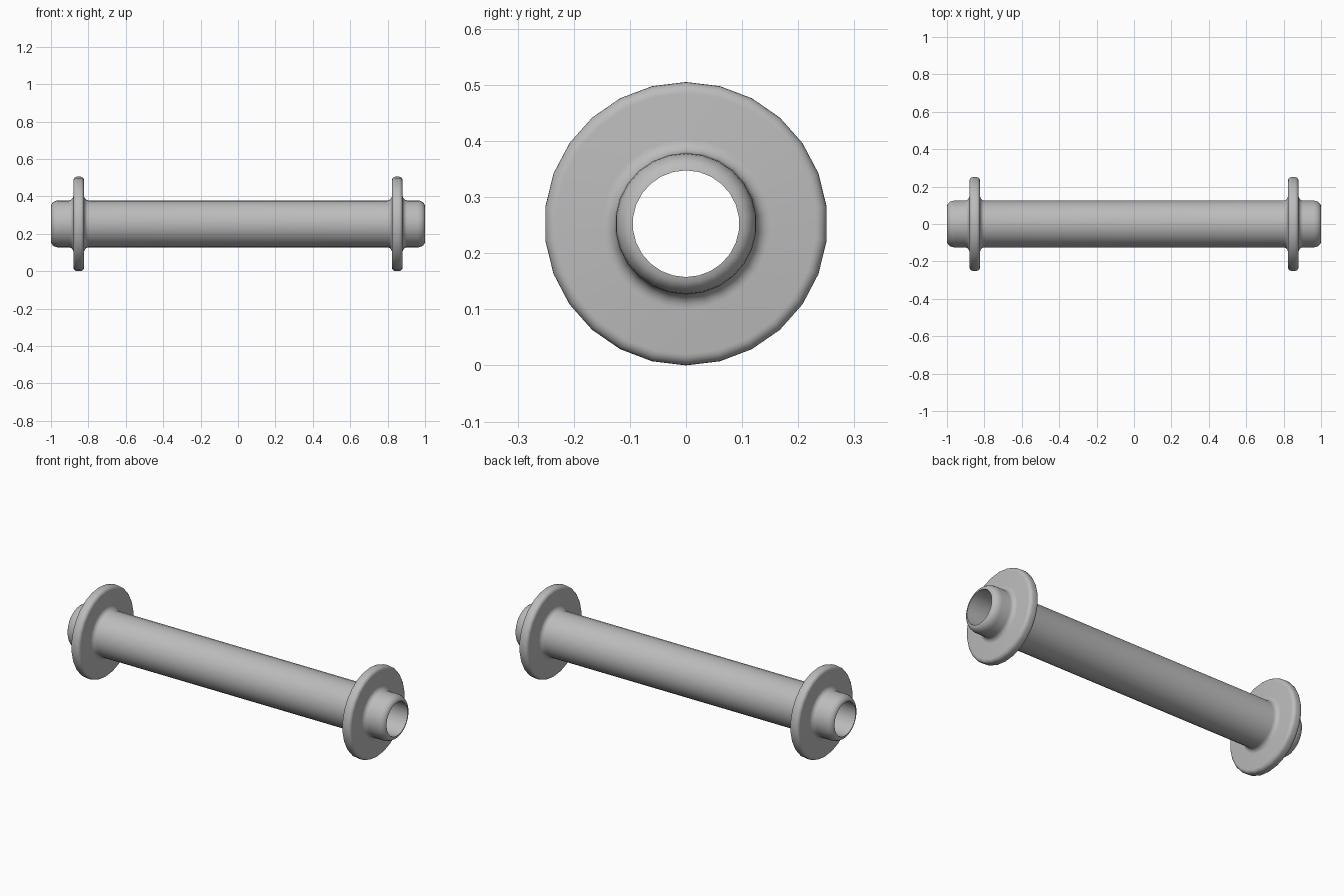
import bpy, bmesh
from math import sin, cos, pi, radians
from mathutils import Vector

cube = bpy.data.objects.get("Cube")
if cube:
    bpy.data.objects.remove(cube)

SIDES = 26
TUBE_R, BORE_R, FLANGE_R = 0.126, 0.095, 0.2525
FLANGE_IN, FLANGE_OUT = 0.823, 0.88
FILLET, EDGE = 0.025, 0.02

metal = bpy.data.materials.new("plain grey")
metal.use_nodes = True
grey = (0.5, 0.5, 0.5, 1)
metal.diffuse_color = grey
metal.node_tree.nodes["Principled BSDF"].inputs["Base Color"].default_value = grey


def arc(cx, cr, rx, rr, start, end, steps=5):
    """Points (x, radius) along an elliptical arc, angles in degrees."""
    angles = [radians(start + (end - start) * i / steps) for i in range(steps + 1)]
    return [(cx + rx * cos(a), cr + rr * sin(a)) for a in angles]


# Outer outline of one half: root fillets, rounded flange rim, rounded tube lip
half = arc(FLANGE_IN - FILLET, TUBE_R + FILLET, FILLET, FILLET, -90, 0)
half += arc(FLANGE_IN + EDGE, FLANGE_R - EDGE, EDGE, EDGE, 180, 90)
half += arc(FLANGE_OUT - EDGE, FLANGE_R - EDGE, EDGE, EDGE, 90, 0)
half += arc(FLANGE_OUT + FILLET, TUBE_R + FILLET, FILLET, FILLET, 180, 270)
half += arc(0.957, BORE_R, 0.043, TUBE_R - BORE_R, 90, 0)
outline = [(-x, r) for x, r in reversed(half)] + half

# Lathe the closed outline (the last edge is the bore) around the x axis
bm = bmesh.new()
ring = [bm.verts.new((x, 0, r)) for x, r in outline]
edges = [bm.edges.new((ring[i - 1], ring[i])) for i in range(len(ring))]
bmesh.ops.spin(bm, geom=ring + edges, cent=Vector(), axis=Vector((1, 0, 0)),
               angle=2 * pi, steps=SIDES, use_merge=True)
bmesh.ops.remove_doubles(bm, verts=bm.verts, dist=0.0005)
bmesh.ops.recalc_face_normals(bm, faces=bm.faces)

mesh = bpy.data.meshes.new("flanged_tube")
bm.to_mesh(mesh)
bm.free()
mesh.materials.append(metal)
tube = bpy.data.objects.new("flanged_tube", mesh)
tube.location.z = FLANGE_R
bpy.context.collection.objects.link(tube)

# Smooth shading with a sharp bore edge
bpy.context.view_layer.objects.active = tube
tube.select_set(True)
bpy.ops.object.shade_smooth_by_angle(angle=radians(40))
